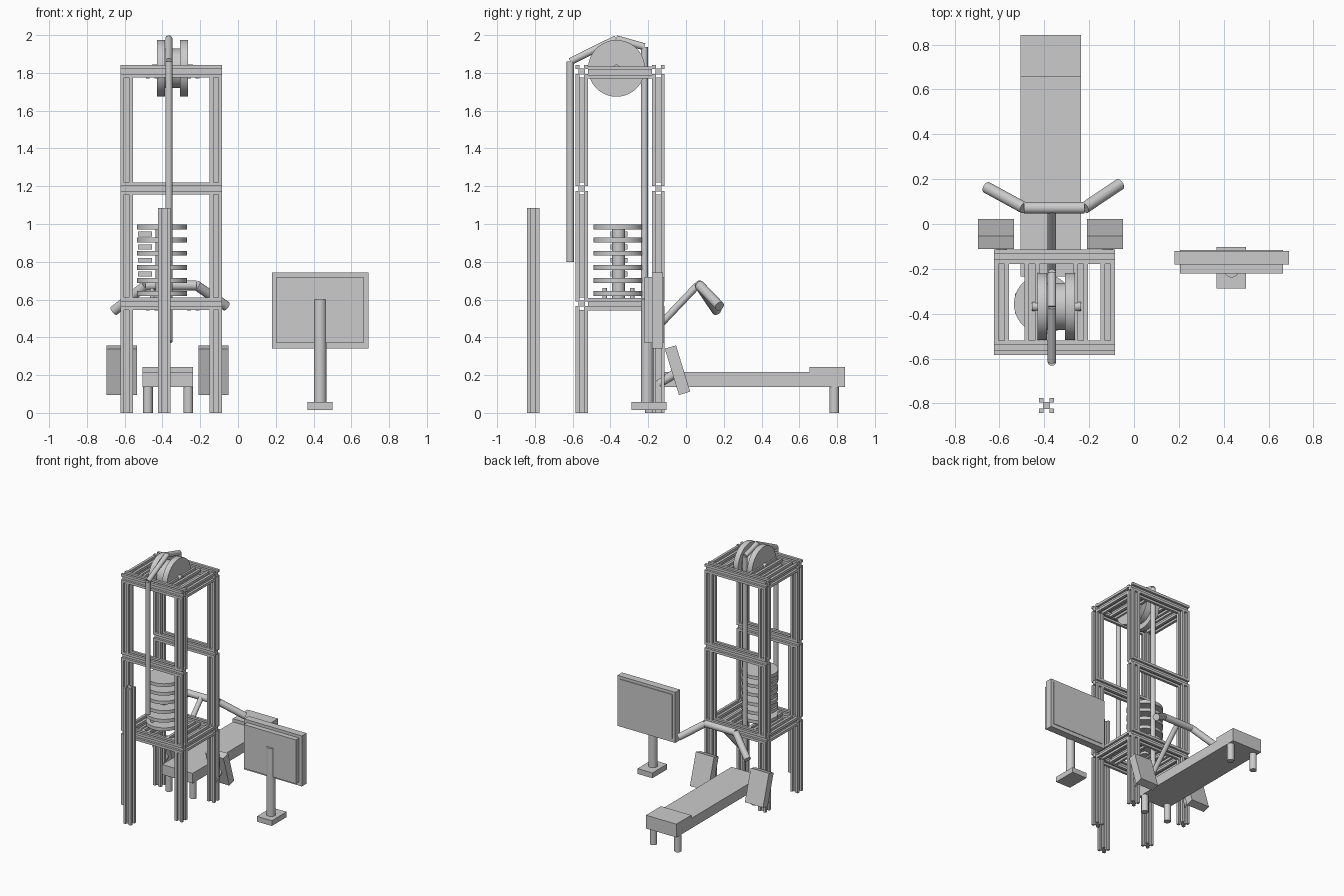
import bpy, bmesh, math
from mathutils import Vector, Matrix

if "Cube" in bpy.data.objects:
    bpy.data.objects.remove(bpy.data.objects["Cube"])


def finish(name, bm, smooth=False):
    bmesh.ops.recalc_face_normals(bm, faces=bm.faces)
    me = bpy.data.meshes.new(name)
    bm.to_mesh(me)
    bm.free()
    ob = bpy.data.objects.new(name, me)
    bpy.context.collection.objects.link(ob)
    if smooth:
        bpy.ops.object.select_all(action='DESELECT')
        ob.select_set(True)
        bpy.context.view_layer.objects.active = ob
        bpy.ops.object.shade_smooth_by_angle(angle=math.radians(35))
    return ob


def box(name, x, y, z, tilt=0.0):
    """Box from (min, max) ranges, tilted about its own x axis."""
    bm = bmesh.new()
    c = Vector((sum(x) / 2, sum(y) / 2, sum(z) / 2))
    s = (x[1] - x[0], y[1] - y[0], z[1] - z[0], 1)
    m = Matrix.Translation(c) @ Matrix.Rotation(tilt, 4, 'X') @ Matrix.Diagonal(s)
    bmesh.ops.create_cube(bm, size=1, matrix=m)
    return finish(name, bm)


def rod(name, a, b, r, sides=32):
    """Cylinder between two points."""
    a, b = Vector(a), Vector(b)
    bm = bmesh.new()
    q = (b - a).to_track_quat('Z', 'Y').to_matrix().to_4x4()
    bmesh.ops.create_cone(bm, cap_ends=True, segments=sides, radius1=r, radius2=r,
                          depth=(b - a).length, matrix=Matrix.Translation((a + b) / 2) @ q)
    return finish(name, bm, True)


H, G, D = 0.033, 0.013, 0.016      # slotted profile: half size, slot half width, core


def slotted(name, a, b):
    """Slotted aluminium bar between two points along an axis."""
    a, b = Vector(a), Vector(b)
    side = [(-H, -H), (-G, -H), (-G, -D), (G, -D), (G, -H)]
    q = (b - a).to_track_quat('Z', 'Y')
    bm = bmesh.new()
    vs = []
    for k in range(4):
        for p in side:
            x, y = p
            for _ in range(k):
                x, y = -y, x
            vs.append(bm.verts.new(a + q @ Vector((x, y, 0))))
    f = bm.faces.new(vs)
    new = bmesh.ops.extrude_face_region(bm, geom=[f], use_keep_orig=True)['geom']
    bmesh.ops.translate(bm, vec=b - a, verts=[v for v in new if isinstance(v, bmesh.types.BMVert)])
    return finish(name, bm)


# Tower frame: stacked posts, cross beams and side beams
XL, XR, YF, YB = -0.59, -0.117, -0.552, -0.146
LEVELS = (0.578, 1.188, 1.808)
for y in (YF, YB):
    for x in (XL, XR):
        bottom = 0.0
        for z in LEVELS:
            slotted("tower_post", (x, y, bottom), (x, y, z - H))
            bottom = z + H
    for z in LEVELS:
        slotted("cross_beam", (XL - H, y, z), (XR + H, y, z))
for z in (0.575, 1.802):
    for x in (XL, -0.455, -0.237, XR):
        slotted("side_beam", (x, YF + H, z), (x, YB - H, z))

# Free-standing post in front of the tower
slotted("front_post", (-0.39, -0.809, 0), (-0.39, -0.809, 1.085))

# Pulley with two flanges, hub and axle
PY, PZ = -0.368, 1.824
for x0, x1, r, n in ((-0.43, -0.387, 0.15, "pulley_flange"), (-0.307, -0.264, 0.15, "pulley_flange"),
                     (-0.388, -0.306, 0.105, "pulley_hub"), (-0.455, -0.237, 0.02, "pulley_axle")):
    rod(n, (x0, PY, PZ), (x1, PY, PZ), r, 64)

# Weight stack: discs, small spacer tabs, core and feet
SX, SY = -0.402, -0.357
for z in (0.984, 0.915, 0.845, 0.77, 0.70, 0.632):
    rod("weight_plate", (SX, SY, z - 0.013), (SX, SY, z + 0.013), 0.133, 64)
for z in (0.948, 0.878, 0.808, 0.735):
    box("spacer_tab", (-0.53, -0.455), (-0.40, -0.31), (z - 0.013, z + 0.013))
rod("stack_core", (SX, SY, 0.60), (SX, SY, 0.985), 0.035)
for y in (-0.43, -0.285):
    rod("stack_foot", (-0.455, y, 0.58), (-0.455, y, 0.66), 0.012)

# Cable over the pulley, down the tower and up to the handle
CX = -0.366
path = [(-0.613, 0.80), (-0.613, 1.86), (-0.37, 1.98), (-0.22, 1.938), (-0.22, 0.38), (0.06, 0.675)]
for a, b in zip(path, path[1:]):
    rod("cable", (CX, *a), (CX, *b), 0.019)

# Pull handle
grip = [(-0.657, 0.163, 0.54), (-0.49, 0.072, 0.675), (-0.22, 0.072, 0.675), (-0.062, 0.178, 0.565)]
for a, b in zip(grip, grip[1:]):
    rod("pull_handle", a, b, 0.026)

# Bench with raised end and four legs
box("bench_seat", (-0.505, -0.237), (-0.235, 0.66), (0.137, 0.217))
box("bench_headrest", (-0.505, -0.237), (0.655, 0.843), (0.137, 0.243))
for x in (-0.477, -0.263):
    for y in (-0.19, 0.785):
        rod("bench_leg", (x, y, 0), (x, y, 0.14), 0.026)

# Foot pads braced from the rear posts
for x, px in ((-0.615, XL), (-0.13, XR)):
    box("foot_pad", (x - 0.08, x + 0.08), (-0.076, -0.014), (0.098, 0.354), math.radians(17))
    rod("pad_brace", (px, YB, 0.155), (px, -0.045, 0.215), 0.024)

# Display screen on a pedestal
box("display_frame", (0.18, 0.69), (-0.18, -0.121), (0.34, 0.743))
box("display_housing", (0.205, 0.665), (-0.22, -0.18), (0.37, 0.72))
box("display_screen", (0.205, 0.665), (-0.122, -0.116), (0.37, 0.72))
rod("display_pole", (0.435, -0.205, 0.03), (0.435, -0.205, 0.60), 0.033)
box("display_base", (0.368, 0.50), (-0.288, -0.102), (0.015, 0.057))
